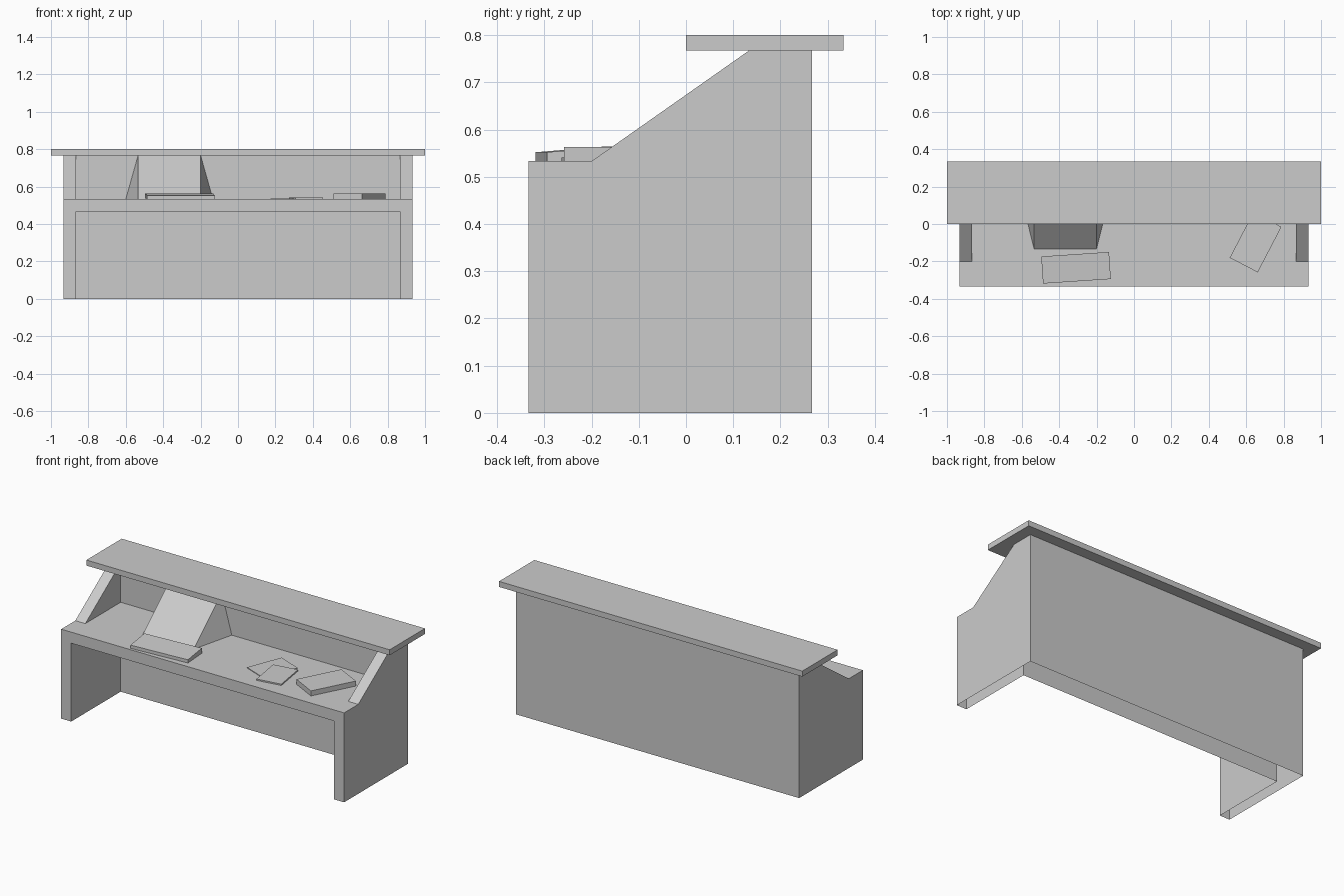
import bpy
import bmesh
from math import radians
from mathutils import Matrix, Vector

cube = bpy.data.objects.get("Cube")
if cube:
    bpy.data.objects.remove(cube, do_unlink=True)

# One plain grey finish
grey = bpy.data.materials.new("light_grey")
grey.use_nodes = True
colour = (0.6, 0.6, 0.6, 1)
grey.diffuse_color = colour
grey.node_tree.nodes["Principled BSDF"].inputs["Base Color"].default_value = colour

DESK_Z, UNDER_Z, SHELF_Z = 0.533, 0.467, 0.767
OUTER_X, INNER_X, PANEL_Y = 0.933, 0.867, 0.133


def finish(name, bm):
    bmesh.ops.recalc_face_normals(bm, faces=bm.faces)
    mesh = bpy.data.meshes.new(name)
    bm.to_mesh(mesh)
    bm.free()
    mesh.materials.append(grey)
    obj = bpy.data.objects.new(name, mesh)
    bpy.context.collection.objects.link(obj)
    return obj


def box(name, low, high):
    low, high = Vector(low), Vector(high)
    bm = bmesh.new()
    bmesh.ops.create_cube(bm, size=1)
    bmesh.ops.scale(bm, vec=high - low, verts=bm.verts)
    bmesh.ops.translate(bm, vec=(low + high) / 2, verts=bm.verts)
    return finish(name, bm)


def item_on_desk(name, x, y, angle, width, depth, height, back_height=None):
    """Flat item lying turned on the desk, optionally taller at the back."""
    bm = bmesh.new()
    bmesh.ops.create_cube(bm, size=1)
    for v in bm.verts:
        h = back_height if back_height and v.co.y > 0 else height
        v.co = (v.co.x * width, v.co.y * depth, h if v.co.z > 0 else 0)
    bm.transform(Matrix.Translation((x, y, DESK_Z)) @ Matrix.Rotation(radians(angle), 4, "Z"))
    return finish(name, bm)


# Desk body: side profile extruded across the whole width
profile = [(-0.333, 0), (-0.333, DESK_Z), (-0.2, DESK_Z),
           (PANEL_Y, SHELF_Z), (0.267, SHELF_Z), (0.267, 0)]
bm = bmesh.new()
side = bm.faces.new([bm.verts.new((-OUTER_X, y, z)) for y, z in profile])
sweep = bmesh.ops.extrude_face_region(bm, geom=[side])
moved = [g for g in sweep["geom"] if isinstance(g, bmesh.types.BMVert)]
bmesh.ops.translate(bm, vec=(2 * OUTER_X, 0, 0), verts=moved)
body = finish("desk_body", bm)

# Knee space below and work area above are cut out of the body
cutters = [box("knee_space_cutter", (-INNER_X, -1, -1), (INNER_X, PANEL_Y, UNDER_Z)),
           box("work_area_cutter", (-INNER_X, -1, DESK_Z), (INNER_X, PANEL_Y, 1))]
for cutter in cutters:
    cutter.hide_render = True
    cutter.hide_set(True)
    mod = body.modifiers.new(cutter.name, "BOOLEAN")
    mod.operation = "DIFFERENCE"
    mod.solver = "EXACT"
    mod.object = cutter
depsgraph = bpy.context.evaluated_depsgraph_get()
carved = bpy.data.meshes.new_from_object(body.evaluated_get(depsgraph))
body.modifiers.clear()
body.data = carved
for cutter in cutters:
    bpy.data.objects.remove(cutter, do_unlink=True)

# The body is a hollow shell, open at the floor
bm = bmesh.new()
bm.from_mesh(carved)
floor = [f for f in bm.faces if all(v.co.z < 0.001 for v in f.verts)]
bmesh.ops.delete(bm, geom=floor, context="FACES")
bm.to_mesh(carved)
bm.free()

# Counter shelf across the top
box("counter_shelf", (-1, 0, SHELF_Z), (1, 0.333, 0.8))

# Sloped screen housing, flaring out to the back panel
bm = bmesh.new()
centre_x = -0.367
for s in (-1, 1):
    for half, y, z in ((0.167, -PANEL_Y, DESK_Z), (0.167, PANEL_Y, SHELF_Z), (0.233, PANEL_Y, DESK_Z)):
        bm.verts.new((centre_x + s * half, y, z))
bmesh.ops.convex_hull(bm, input=bm.verts)
bmesh.ops.dissolve_limit(bm, angle_limit=0.01, verts=bm.verts, edges=bm.edges)
finish("screen_housing", bm)

# Items on the desk
item_on_desk("keyboard", -0.31, -0.234, 3.8, 0.363, 0.145, 0.019, 0.031)
item_on_desk("desk_box", 0.65, -0.098, -27.5, 0.169, 0.274, 0.03)
item_on_desk("lower_paper", 0.288, -0.088, -21.5, 0.158, 0.224, 0.004)
item_on_desk("upper_paper", 0.364, -0.15, 9, 0.15, 0.207, 0.008)
